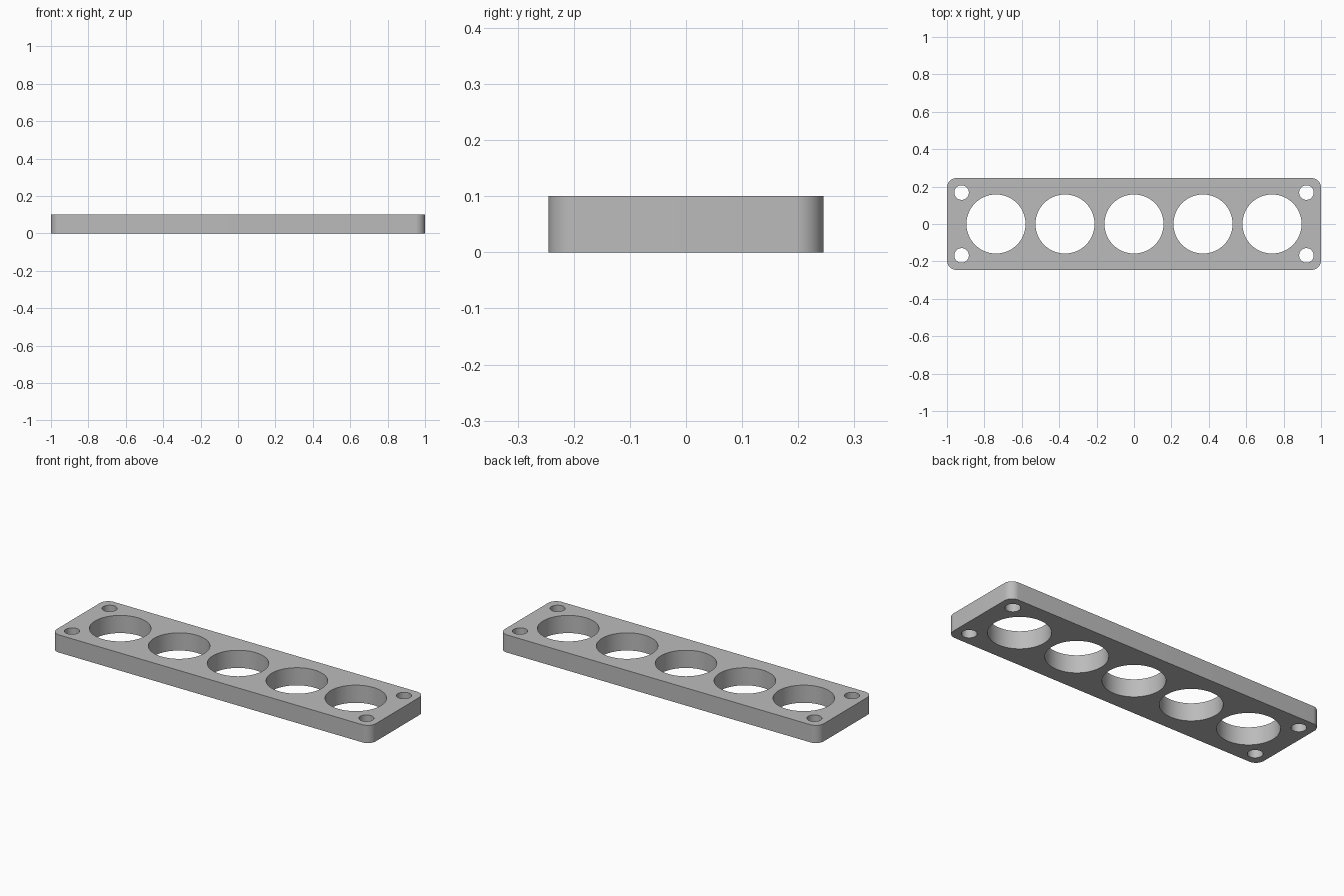
import bpy
import bmesh
from math import cos, sin, pi, radians

LENGTH, WIDTH, THICK = 2.0, 0.49, 0.1
CORNER = 0.05
PORT_R, PORT_STEP = 0.158, 0.369
BOLT_R, BOLT_X, BOLT_Y = 0.039, 0.922, 0.168

cube = bpy.data.objects.get("Cube")
if cube:
    bpy.data.objects.remove(cube, do_unlink=True)

metal = bpy.data.materials.new("plain grey")
metal.use_nodes = True
grey = (0.5, 0.5, 0.5, 1)
metal.diffuse_color = grey
metal.node_tree.nodes["Principled BSDF"].inputs["Base Color"].default_value = grey


def arc(cx, cy, r, start, sweep, steps):
    return [(cx + r * cos(start + sweep * i / steps),
             cy + r * sin(start + sweep * i / steps)) for i in range(steps)]


def circle(cx, cy, r, steps):
    return arc(cx, cy, r, 0, 2 * pi, steps)


def add_loop(bm, points):
    verts = [bm.verts.new((x, y, 0)) for x, y in points]
    return [bm.edges.new((a, b)) for a, b in zip(verts, verts[1:] + verts[:1])]


# Rounded outline
cx, cy = LENGTH / 2 - CORNER, WIDTH / 2 - CORNER
outline = []
for k, (sx, sy) in enumerate([(1, 1), (-1, 1), (-1, -1), (1, -1)]):
    corner = arc(sx * cx, sy * cy, CORNER, k * pi / 2, pi / 2, 12)
    end = (k + 1) * pi / 2
    corner.append((sx * cx + CORNER * cos(end), sy * cy + CORNER * sin(end)))
    outline += corner

# Five large ports in a row and a bolt hole in each corner
loops = [outline]
loops += [circle(i * PORT_STEP, 0, PORT_R, 72) for i in range(-2, 3)]
loops += [circle(sx * BOLT_X, sy * BOLT_Y, BOLT_R, 40)
          for sx in (-1, 1) for sy in (-1, 1)]

# Fill between the loops and extrude to the plate thickness
bm = bmesh.new()
edges = [e for points in loops for e in add_loop(bm, points)]
bmesh.ops.triangle_fill(bm, use_beauty=True, edges=edges, normal=(0, 0, 1))
top = bmesh.ops.extrude_face_region(bm, geom=bm.faces[:], use_keep_orig=True)
bmesh.ops.translate(bm, vec=(0, 0, THICK),
                    verts=[g for g in top["geom"] if isinstance(g, bmesh.types.BMVert)])
bmesh.ops.recalc_face_normals(bm, faces=bm.faces[:])

mesh = bpy.data.meshes.new("perforated_plate")
bm.to_mesh(mesh)
bm.free()
mesh.materials.append(metal)
plate = bpy.data.objects.new("perforated_plate", mesh)
bpy.context.collection.objects.link(plate)

# Smooth round walls, sharp rims
bpy.context.view_layer.objects.active = plate
plate.select_set(True)
bpy.ops.object.shade_smooth_by_angle(angle=radians(30))
